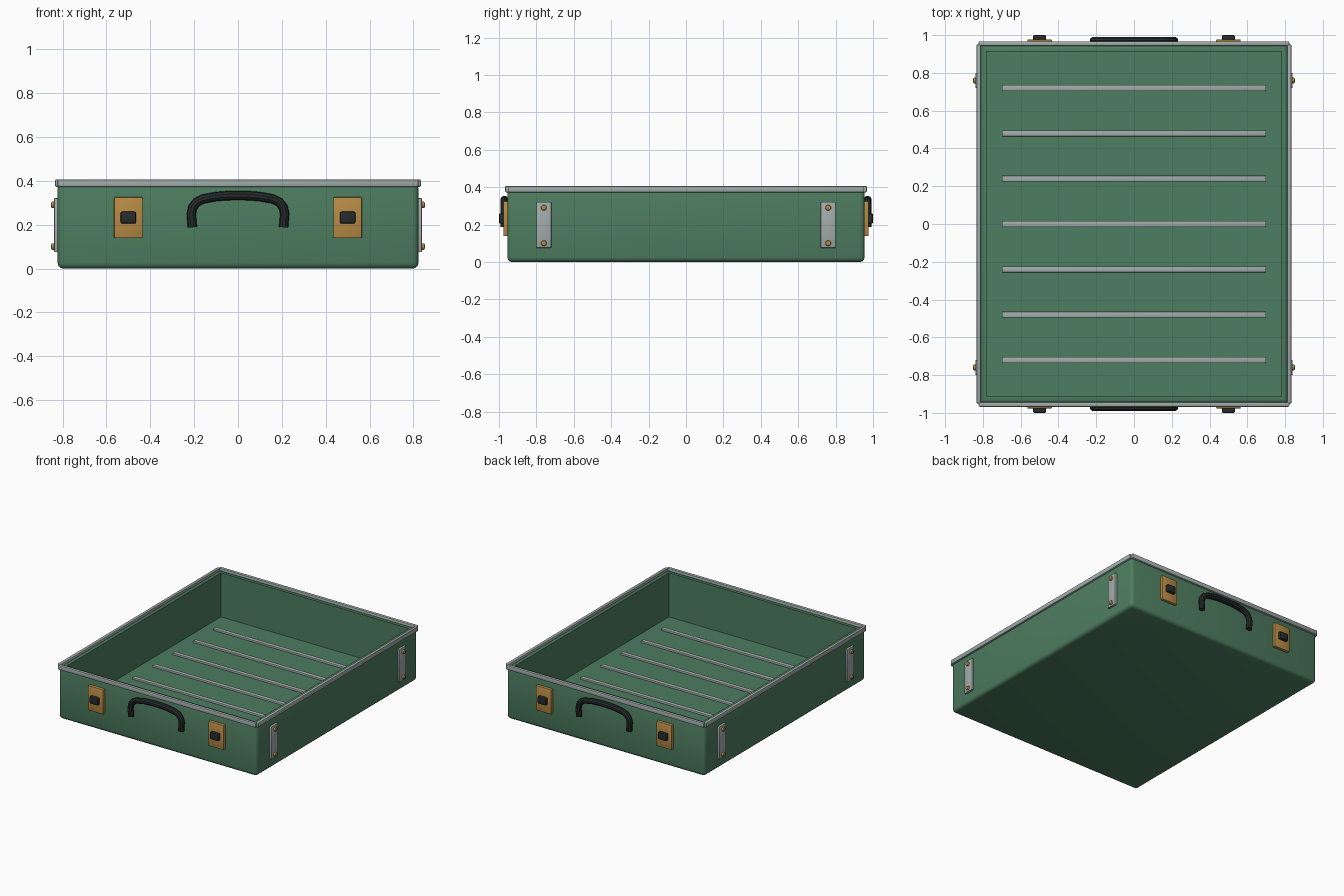
import bpy, bmesh, math
from mathutils import Vector, Matrix

if "Cube" in bpy.data.objects:
    bpy.data.objects.remove(bpy.data.objects["Cube"])


def material(name, rgb):
    m = bpy.data.materials.new(name)
    m.diffuse_color = (*rgb, 1)
    m.use_nodes = True
    m.node_tree.nodes["Principled BSDF"].inputs["Base Color"].default_value = m.diffuse_color
    return m


GREEN = material("green_shell", (0.075, 0.205, 0.115))
STEEL = material("pale_metal", (0.36, 0.42, 0.41))
BRASS = material("brass", (0.48, 0.26, 0.06))
BLACK = material("black", (0.02, 0.025, 0.025))


def finish(name, bm, mat):
    bmesh.ops.recalc_face_normals(bm, faces=bm.faces)
    mesh = bpy.data.meshes.new(name)
    bm.to_mesh(mesh)
    bm.free()
    ob = bpy.data.objects.new(name, mesh)
    bpy.context.collection.objects.link(ob)
    mesh.materials.append(mat)
    bpy.context.view_layer.objects.active = ob
    for o in bpy.context.selected_objects:
        o.select_set(False)
    ob.select_set(True)
    bpy.ops.object.shade_smooth_by_angle(angle=math.radians(35))
    return ob


def cube(bm, centre, size):
    mat = Matrix.Translation(centre) @ Matrix.Diagonal((*size, 1))
    return bmesh.ops.create_cube(bm, size=1, matrix=mat)["verts"]


def box(name, centre, size, mat, bevel, segments=2):
    bm = bmesh.new()
    cube(bm, centre, size)
    bmesh.ops.bevel(bm, geom=bm.edges[:], offset=bevel, segments=segments,
                    profile=0.5, affect='EDGES')
    return finish(name, bm, mat)


# Open tray: inset the top face, sink it to the floor, then round the edges
bm = bmesh.new()
cube(bm, (0, 0, 0.195), (1.645, 1.91, 0.39))
top = max(bm.faces, key=lambda f: f.calc_center_median().z)
bmesh.ops.inset_region(bm, faces=[top], thickness=0.06)
floor = bmesh.ops.extrude_discrete_faces(bm, faces=[top])["faces"][0]
bmesh.ops.translate(bm, verts=floor.verts, vec=(0, 0, -0.33))
bmesh.ops.remove_doubles(bm, verts=bm.verts, dist=1e-5)


def is_outer(e):
    return all(abs(v.co.x) > 0.8 for v in e.verts)


bmesh.ops.bevel(bm, geom=[e for e in bm.edges if is_outer(e)], offset=0.025,
                segments=3, profile=0.5, affect='EDGES')
inner_rim = [e for e in bm.edges if all(abs(v.co.x) < 0.77 and abs(v.co.y) < 0.9
             and v.co.z > 0.38 for v in e.verts)]
bmesh.ops.bevel(bm, geom=inner_rim, offset=0.012, segments=2, profile=0.5,
                affect='EDGES')
finish("case_shell", bm, GREEN)

# Metal rim bars
for s, n in ((-1, "front"), (1, "back")):
    box(f"rim_{n}", (0, s * 0.955, 0.389), (1.645, 0.025, 0.035), STEEL, 0.007)
for s, n in ((-1, "left"), (1, "right")):
    box(f"rim_{n}", (s * 0.822, 0, 0.389), (0.025, 1.90, 0.035), STEEL, 0.007)

# Floor ribs
for i in range(7):
    box(f"floor_rib_{i + 1}", (0, -0.72 + 0.24 * i, 0.065),
        (1.40, 0.032, 0.018), STEEL, 0.004)

# Half of the handle path (x, z), mirrored to make the arch
half = [(0.208, 0.188), (0.213, 0.25), (0.206, 0.28), (0.188, 0.303),
        (0.16, 0.317), (0.10, 0.328), (0.05, 0.332)]
path = [(-x, z) for x, z in half] + [(0, 0.333)] + half[::-1]


def handle(name, y, sides=10, radius=0.021):
    bm = bmesh.new()
    pts = [Vector((x, y, z)) for x, z in path]
    rings = []
    for i, p in enumerate(pts):
        t = (pts[min(i + 1, len(pts) - 1)] - pts[max(i - 1, 0)]).normalized()
        side = t.cross(Vector((0, 1, 0)))
        rings.append([bm.verts.new(p + radius * (
            math.cos(math.tau * k / sides) * side
            + math.sin(math.tau * k / sides) * Vector((0, 1, 0))))
            for k in range(sides)])
    for a, b in zip(rings, rings[1:]):
        for k in range(sides):
            j = (k + 1) % sides
            bm.faces.new((a[k], a[j], b[j], b[k]))
    bm.faces.new(rings[0])
    bm.faces.new(rings[-1])
    return finish(name, bm, BLACK)


# Handles and latches on both ends
for s, n in ((-1, "front"), (1, "back")):
    handle(f"handle_{n}", s * 0.971)
    for x, side in ((-0.5, "left"), (0.5, "right")):
        box(f"latch_plate_{n}_{side}", (x, s * 0.964, 0.232),
            (0.13, 0.025, 0.187), BRASS, 0.005)
        box(f"latch_button_{n}_{side}", (x, s * 0.985, 0.232),
            (0.07, 0.03, 0.055), BLACK, 0.008)

# Side straps with rivets
for sx, n in ((-1, "left"), (1, "right")):
    for sy, end in ((-1, "front"), (1, "back")):
        box(f"strap_{n}_{end}", (sx * 0.829, sy * 0.76, 0.198),
            (0.02, 0.08, 0.246), STEEL, 0.004)
        for z, level in ((0.10, "lower"), (0.29, "upper")):
            bm = bmesh.new()
            bmesh.ops.create_cone(
                bm, cap_ends=True, segments=16, radius1=0.015, radius2=0.015,
                depth=0.02, matrix=Matrix.Translation((sx * 0.842, sy * 0.76, z))
                @ Matrix.Rotation(math.pi / 2, 4, 'Y'))
            rim = [e for e in bm.edges if all(abs(v.co.x) > 0.845 for v in e.verts)]
            bmesh.ops.bevel(bm, geom=rim, offset=0.006, segments=2, profile=0.5,
                            affect='EDGES')
            finish(f"rivet_{n}_{end}_{level}", bm, BRASS)
